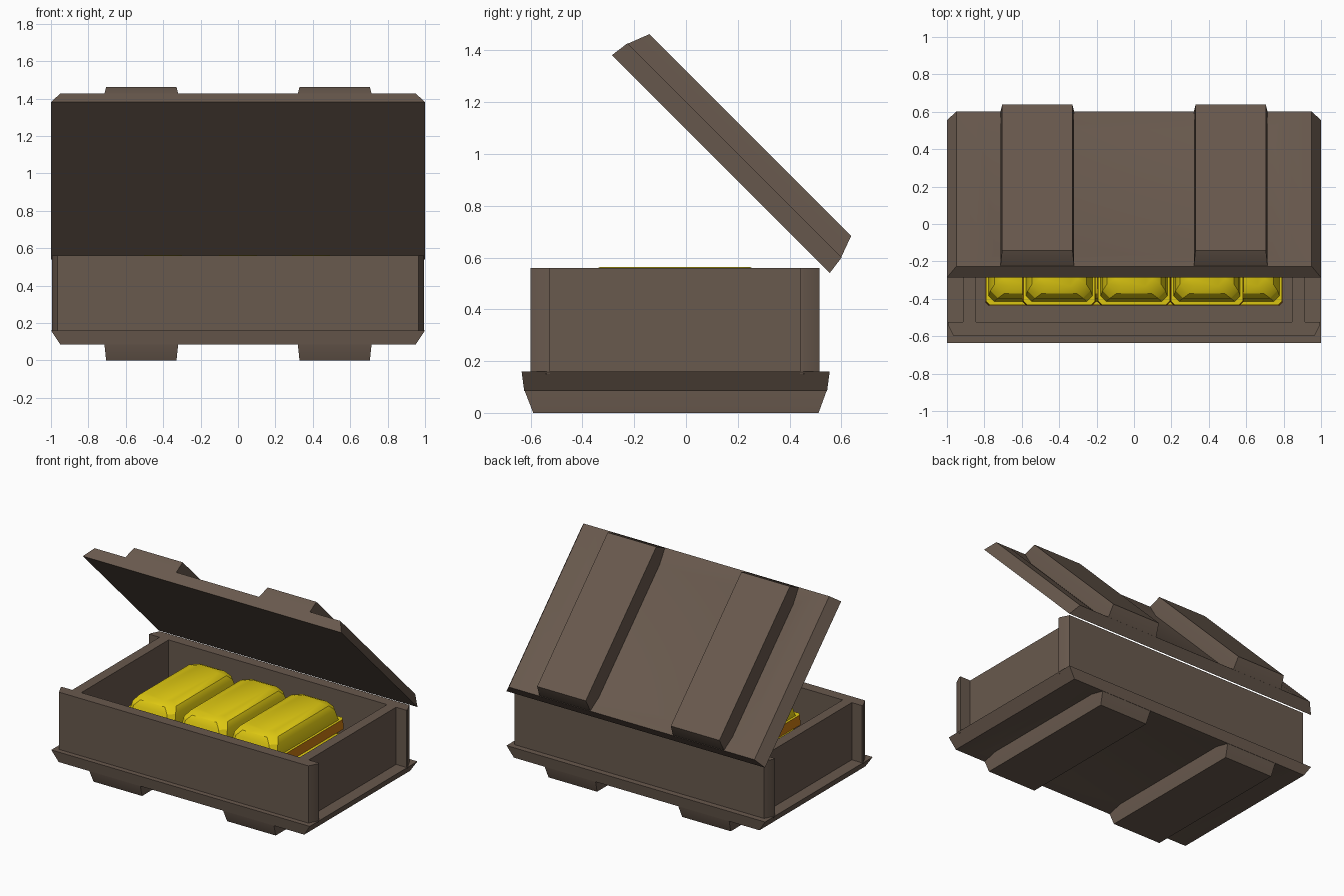
import bpy, bmesh, math
from mathutils import Matrix

if "Cube" in bpy.data.objects:
    bpy.data.objects.remove(bpy.data.objects["Cube"])


def material(name, rgb):
    m = bpy.data.materials.new(name)
    m.diffuse_color = (*rgb, 1)
    m.use_nodes = True
    m.node_tree.nodes["Principled BSDF"].inputs["Base Color"].default_value = m.diffuse_color
    return m


BROWN = material("dark brown", (0.14, 0.10, 0.075))
YELLOW = material("gold yellow", (0.76, 0.60, 0.006))
ORANGE = material("deep orange", (0.62, 0.20, 0.006))


def loft(name, loops, mats, matrix=Matrix(), split=None):
    """Capped skin through stacked polygons; each loop is (z, [(x, y), ...])."""
    bm = bmesh.new()
    rings = [[bm.verts.new((x, y, z)) for x, y in pts] for z, pts in loops]
    n = len(rings[0])
    bm.faces.new(rings[0])
    bm.faces.new(rings[-1])
    for a, b in zip(rings, rings[1:]):
        for i in range(n):
            j = (i + 1) % n
            bm.faces.new((a[i], a[j], b[j], b[i]))
    if split is not None:
        for f in bm.faces:
            f.material_index = int(f.calc_center_median().z > split)
    bm.transform(matrix)
    bmesh.ops.recalc_face_normals(bm, faces=bm.faces)
    me = bpy.data.meshes.new(name)
    bm.to_mesh(me)
    bm.free()
    for m in mats:
        me.materials.append(m)
    ob = bpy.data.objects.new(name, me)
    bpy.context.collection.objects.link(ob)
    bpy.context.view_layer.objects.active = ob
    ob.select_set(True)
    bpy.ops.object.shade_smooth_by_angle(angle=math.radians(30))
    ob.select_set(False)
    return ob


def rect(x0, x1, y0, y1):
    return [(x0, y0), (x1, y0), (x1, y1), (x0, y1)]


def cut_rect(hx, hy, c):
    return [(-hx + c, -hy), (hx - c, -hy), (hx, -hy + c), (hx, hy - c),
            (hx - c, hy), (-hx + c, hy), (-hx, hy - c), (-hx, -hy + c)]


def panel(name, matrix):
    # shallow recessed slab; local y runs back from the hinge line, z outward
    loft(name, [(0, rect(-1, 1, -1.18, 0.01)),
                (0.075, rect(-0.95, 0.95, -1.17, 0.0)),
                (0.075, rect(-0.84, 0.84, -1.165, -0.005)),
                (0.05, rect(-0.74, 0.74, -1.06, -0.11))], [BROWN], matrix)
    # two tapered runners
    for side, s in (("left", -1), ("right", 1)):
        c = 0.517 * s
        loft(f"{name}_runner_{side}",
             [(0.03, rect(c - 0.197, c + 0.197, -1.17, 0.0)),
              (0.075, rect(c - 0.197, c + 0.197, -1.168, -0.002)),
              (0.16, rect(c - 0.188, c + 0.188, -1.135, -0.033))], [BROWN], matrix)


# bottom panel and the identical lid, opened to 45 degrees
panel("base", Matrix.Translation((0, 0.545, 0.16)) @ Matrix.Scale(-1, 4, (0, 0, 1)))
panel("lid", Matrix.Translation((0, 0.548, 0.547)) @ Matrix.Rotation(-math.pi / 4, 4, 'X'))

# front and back walls, with ends slanted outward to the inside
for name, yo, yi in (("front_wall", -0.60, -0.525), ("back_wall", 0.515, 0.44)):
    plan = [(-0.965, yo), (0.965, yo), (0.995, yi + (yo - yi) * 0.2), (0.995, yi),
            (-0.995, yi), (-0.995, yi + (yo - yi) * 0.2)]
    loft(name, [(0.15, plan), (0.56, plan)], [BROWN])

# side walls set in between them
for name, s in (("left_wall", -1), ("right_wall", 1)):
    plan = [(0.845 * s, -0.53), (0.915 * s, -0.53), (0.915 * s, 0.445), (0.845 * s, 0.445)]
    loft(name, [(0.15, plan), (0.56, plan)], [BROWN])

# bars stacked in two layers: orange foot, pillowed yellow top
bar = [(0.0, cut_rect(0.195, 0.395, 0.02)),
       (0.07, cut_rect(0.192, 0.39, 0.02)),
       (0.072, cut_rect(0.178, 0.372, 0.03)),
       (0.15, cut_rect(0.168, 0.355, 0.04)),
       (0.185, cut_rect(0.145, 0.33, 0.05)),
       (0.203, cut_rect(0.10, 0.29, 0.04))]
for layer, z, xs in (("lower", 0.16, (-0.6, -0.2, 0.2, 0.6)), ("upper", 0.36, (-0.4, 0, 0.39))):
    for i, x in enumerate(xs):
        loft(f"{layer}_bar_{i + 1}", bar, [ORANGE, YELLOW],
             Matrix.Translation((x, -0.042, z)), split=0.0705)
